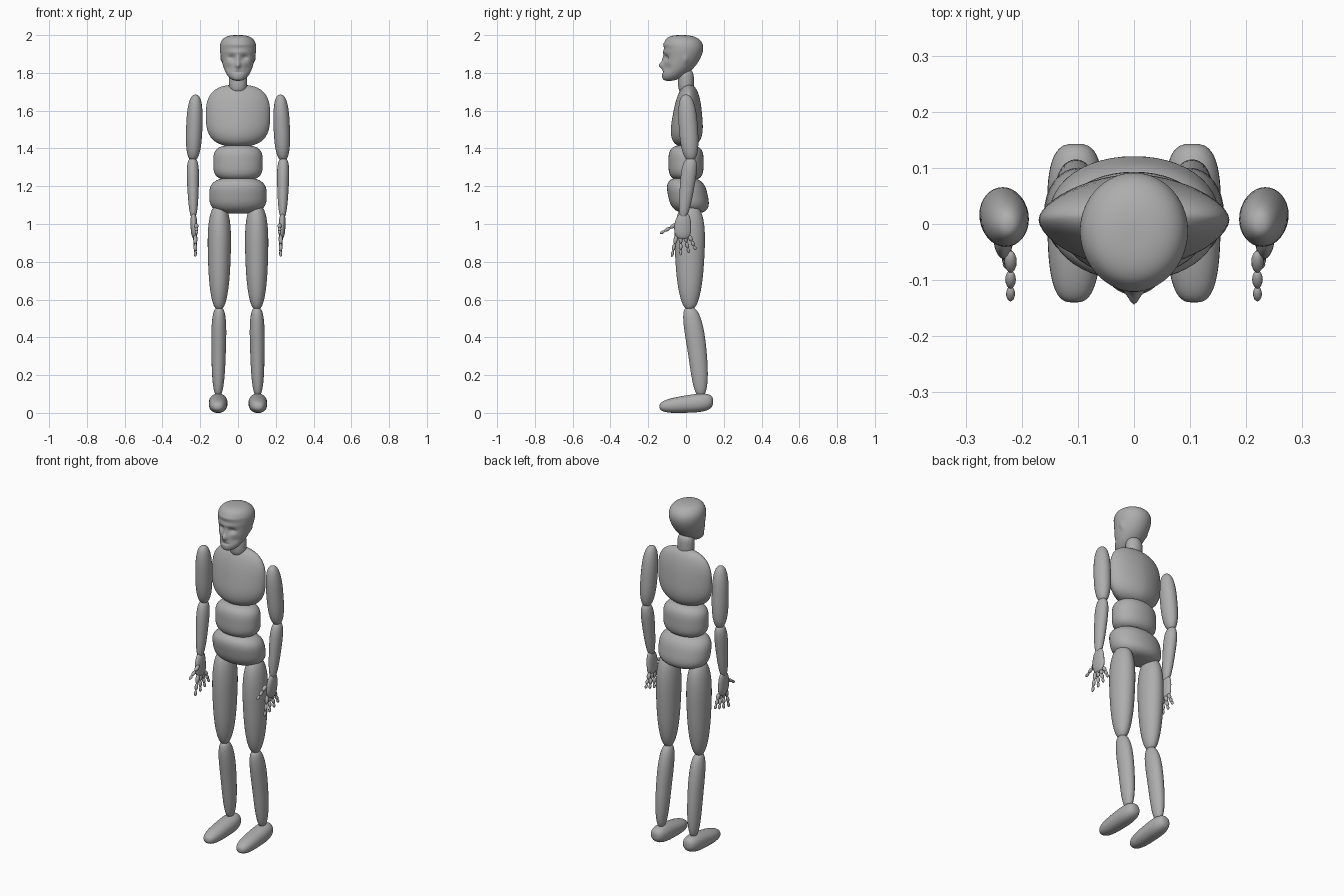
import bpy
import bmesh
from math import cos, sin, pi, exp, copysign
from mathutils import Vector

default_cube = bpy.data.objects.get("Cube")
if default_cube:
    bpy.data.objects.remove(default_cube, do_unlink=True)

grey = bpy.data.materials.new("plain grey")
grey.use_nodes = True
grey.diffuse_color = (0.42, 0.42, 0.42, 1)
grey.node_tree.nodes["Principled BSDF"].inputs["Base Color"].default_value = grey.diffuse_color


def finish(name, bm):
    """Turn a bmesh into a smooth shaded object."""
    bmesh.ops.remove_doubles(bm, verts=bm.verts, dist=1e-5)
    bmesh.ops.recalc_face_normals(bm, faces=bm.faces)
    for face in bm.faces:
        face.smooth = True
    mesh = bpy.data.meshes.new(name)
    bm.to_mesh(mesh)
    bm.free()
    mesh.materials.append(grey)
    obj = bpy.data.objects.new(name, mesh)
    bpy.context.collection.objects.link(obj)


def rounded(angle, power):
    """Point on a unit superellipse."""
    c, s = cos(angle), sin(angle)
    return (copysign(abs(c) ** (2 / power), c), copysign(abs(s) ** (2 / power), s))


def block(name, start, end, width, depth, fullness=3.0, taper_width=0.0, taper_depth=0.0,
          bow=0.0, section=2.0, lying=False, steps=28, sides=32, sculpt=None):
    """Rounded block from start to end, with level sections (upright ones if lying).

    Width and depth are half sizes at the middle, fullness squares off the ends,
    a positive taper narrows towards the end and bow bends the middle backwards.
    """
    start, end = Vector(start), Vector(end)
    bm = bmesh.new()
    rings = []
    for step in range(steps + 1):
        along = -cos(pi * step / steps)
        swell = max(0, 1 - abs(along) ** fullness) ** (1 / fullness)
        half_width = width * swell * (1 - taper_width * along)
        half_depth = depth * swell * (1 - taper_depth * along)
        centre = start.lerp(end, (along + 1) / 2)
        centre.y += bow * (1 - along * along)
        ring = []
        for side in range(sides):
            across, deep = rounded(2 * pi * side / sides, section)
            across, deep = across * half_width, deep * half_depth
            co = centre + Vector((across, 0, deep) if lying else (across, deep, 0))
            if sculpt:
                sculpt(co)
            ring.append(bm.verts.new(co))
        rings.append(ring)
    for ring, following in zip(rings, rings[1:]):
        for i in range(sides):
            bm.faces.new((ring[i - 1], ring[i], following[i], following[i - 1]))
    finish(name, bm)


def bead(name, start, end, radius):
    """Ellipsoid stretched between two points."""
    axis = end - start
    turn = axis.to_track_quat('Z', 'Y')
    bm = bmesh.new()
    bmesh.ops.create_uvsphere(bm, u_segments=12, v_segments=8, radius=1)
    for vert in bm.verts:
        stretched = vert.co * radius
        stretched.z = vert.co.z * axis.length * 0.54
        vert.co = turn @ stretched + (start + end) / 2
    finish(name, bm)


def finger(name, knuckle, lean, length):
    """Three shrinking beads pointing down, leaning forwards or backwards."""
    reach = Vector((0, sin(lean), -cos(lean))) * length
    for i, share in enumerate((0.4, 0.33, 0.27)):
        tip = knuckle + reach * share
        bead(f"{name}_joint_{i + 1}", knuckle, tip, 0.011 - 0.0015 * i)
        knuckle = tip


def sculpt_face(co):
    """Push nose, brow, eye sockets, mouth, cheeks and ears into the head."""
    def bump(x, z, wide, tall):
        return exp(-((abs(co.x) - x) / wide) ** 2 - ((co.z - z) / tall) ** 2)
    if co.y < -0.03:
        nose = 0.022 * bump(0, 1.84, 0.013, 0.016) + 0.01 * bump(0, 1.87, 0.01, 0.025)
        brow = 0.005 * bump(0, 1.91, 0.06, 0.012)
        hairline = 0.005 * bump(0, 1.95, 0.08, 0.012)
        eye_socket = 0.014 * bump(0.034, 1.88, 0.018, 0.014)
        mouth = 0.006 * bump(0, 1.804, 0.025, 0.005)
        cheek = 0.008 * bump(0.05, 1.825, 0.02, 0.02)
        co.y += eye_socket + mouth + cheek - nose - brow - hairline
    elif co.y < 0.03 and abs(co.x) > 0.06:
        ear = exp(-(co.y / 0.012) ** 2) * bump(0.09, 1.87, 0.05, 0.02)
        co.x += copysign(0.007 * ear, co.x)


# Head and neck
block("head", start=(0, -0.025, 2), end=(0, -0.09, 1.758), width=0.089, depth=0.096,
      fullness=2.8, taper_width=0.28, taper_depth=0.28, bow=0.038,
      steps=72, sides=80, sculpt=sculpt_face)
block("neck", start=(0, 0, 1.82), end=(0, 0, 1.69), width=0.048, depth=0.042)

# Torso in three rounded blocks
block("chest", start=(0, 0.015, 1.737), end=(0, 0, 1.41), width=0.17, depth=0.078,
      fullness=2.8, taper_depth=-0.28, section=1.75, sides=48)
block("waist", start=(0, 0, 1.418), end=(0, 0, 1.23), width=0.131, depth=0.093,
      fullness=3.4, section=2.1, sides=48)
block("pelvis", start=(0, -0.01, 1.247), end=(0, 0.03, 1.055), width=0.152, depth=0.105,
      section=2.1, sides=48)

# Limbs, once per side
for side, s in (("left", 1), ("right", -1)):
    block(side + "_upper_arm", start=(0.225 * s, 0, 1.685), end=(0.238 * s, 0.025, 1.335),
          width=0.043, depth=0.05, fullness=2.6)
    block(side + "_forearm", start=(0.24 * s, 0.025, 1.35), end=(0.236 * s, -0.015, 1.03),
          width=0.03, depth=0.038, taper_width=0.25, taper_depth=0.25)
    block(side + "_palm", start=(0.236 * s, -0.01, 1.06), end=(0.23 * s, -0.015, 0.92),
          width=0.018, depth=0.044, fullness=2.5, taper_depth=-0.1, bow=-0.005)

    # Fingers fan out from the knuckles, the thumb points forwards
    finger(side + "_thumb", Vector((0.22 * s, -0.05, 1)), lean=-1.04, length=0.1)
    for i, digit in enumerate(("index", "middle", "ring", "little")):
        knuckle = Vector((0.226 * s, 0.022 * i - 0.05, 0.94))
        finger(f"{side}_{digit}_finger", knuckle, lean=0.22 * (i - 1), length=0.115 - 0.01 * i)

    block(side + "_thigh", start=(0.098 * s, 0.02, 1.105), end=(0.1 * s, 0.02, 0.545),
          width=0.06, depth=0.077, fullness=2.6, taper_width=0.15, taper_depth=0.2)
    block(side + "_calf", start=(0.1 * s, 0.02, 0.56), end=(0.105 * s, 0.078, 0.09),
          width=0.038, depth=0.05, taper_width=0.15, taper_depth=0.15, bow=0.01)
    block(side + "_foot", start=(0.104 * s, 0.143, 0.06), end=(0.107 * s, -0.14, 0.033),
          width=0.049, depth=0.046, taper_width=0.08, taper_depth=0.2, section=2.2, lying=True)
